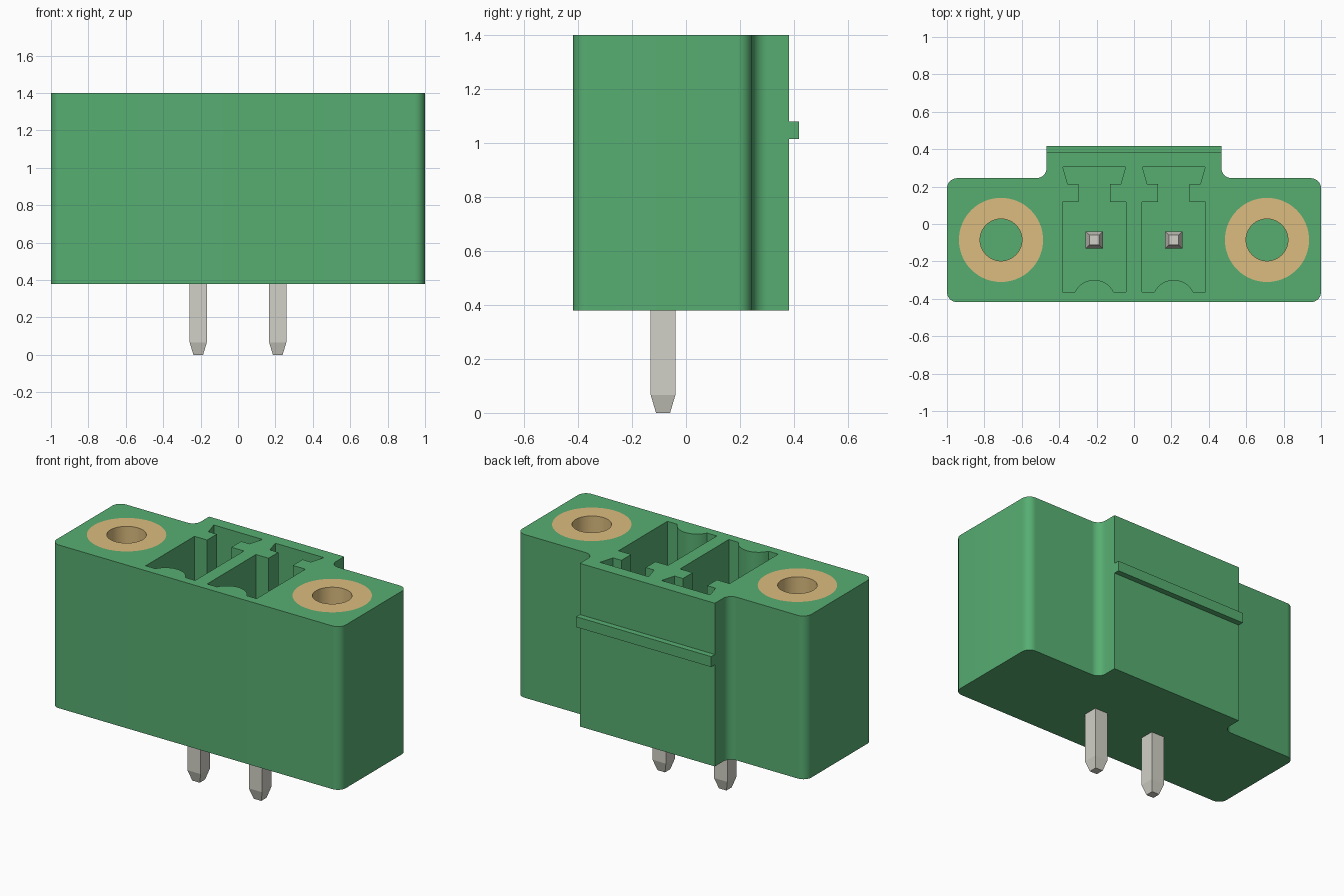
import bpy, bmesh, math
from mathutils import Vector

if "Cube" in bpy.data.objects:
    bpy.data.objects.remove(bpy.data.objects["Cube"], do_unlink=True)


def material(name, rgb):
    m = bpy.data.materials.new(name)
    m.use_nodes = True
    m.diffuse_color = (*rgb, 1)
    m.node_tree.nodes["Principled BSDF"].inputs["Base Color"].default_value = (*rgb, 1)
    return m


GREEN = material("green plastic", (0.095, 0.420, 0.167))
GREY = material("grey metal", (0.645, 0.638, 0.572))
BRASS = material("brass", (0.708, 0.504, 0.210))

BOTTOM, TOP = 0.38, 1.40
AXIS_Y = -0.085          # line through pins and inserts
PIN_X, INSERT_X = 0.2125, 0.711
INSERT_FLOOR, BAY_FLOOR = 0.85, 0.58


def finish(name, bm, mat):
    bmesh.ops.recalc_face_normals(bm, faces=bm.faces)
    mesh = bpy.data.meshes.new(name)
    bm.to_mesh(mesh)
    bm.free()
    mesh.materials.append(mat)
    ob = bpy.data.objects.new(name, mesh)
    bpy.context.scene.collection.objects.link(ob)
    return ob


def prism(name, outline, z0, z1, mat):
    bm = bmesh.new()
    face = bm.faces.new([bm.verts.new((x, y, z0)) for x, y in outline])
    ext = bmesh.ops.extrude_face_region(bm, geom=[face])
    top = [v for v in ext["geom"] if isinstance(v, bmesh.types.BMVert)]
    bmesh.ops.translate(bm, verts=top, vec=(0, 0, z1 - z0))
    return finish(name, bm, mat)


def arc(cx, cy, r, a0, a1, n):
    steps = [math.radians(a0 + (a1 - a0) * i / n) for i in range(n + 1)]
    return [(cx + r * math.cos(a), cy + r * math.sin(a)) for a in steps]


def circle(cx, cy, r, n=64):
    return arc(cx, cy, r, 0, 360, n)[:-1]


def smooth(ob):
    bpy.ops.object.select_all(action="DESELECT")
    ob.select_set(True)
    bpy.context.view_layer.objects.active = ob
    bpy.ops.object.shade_smooth_by_angle(angle=math.radians(30))


def cut(ob, cutter):
    mod = ob.modifiers.new("cut", "BOOLEAN")
    mod.operation, mod.solver, mod.object = "DIFFERENCE", "EXACT", cutter
    bpy.context.view_layer.objects.active = ob
    bpy.ops.object.modifier_apply(modifier=mod.name)
    bpy.data.objects.remove(cutter, do_unlink=True)


# Housing: mirrored outline with rounded corners and a raised back
front, shoulder, back, bump, r = -0.418, 0.245, 0.382, 0.467, 0.055
half = arc(1 - r, front + r, r, -90, 0, 8)
half += arc(1 - r, shoulder - r, r, 0, 90, 8)
half += arc(bump + r, shoulder + r, r, 270, 180, 8)
half += [(bump, back)]
housing = prism("housing", half + [(-x, y) for x, y in reversed(half)], BOTTOM, TOP, GREEN)

# Keyed contact bays: wide well with a curved front key, neck, dovetail slot
bay_half = [(0.171, -0.364), (0.171, 0.118), (0.084, 0.118),
            (0.084, 0.214), (0.142, 0.214), (0.168, 0.305)]
key = arc(0, -0.414, 0.115, 154, 26, 16)
bay = key + bay_half + [(-x, y) for x, y in reversed(bay_half)]
for side in (-1, 1):
    cut(housing, prism("bay_cutter", [(x + side * PIN_X, y) for x, y in bay],
                       BAY_FLOOR, TOP + 0.1, GREEN))
    cut(housing, prism("insert_cutter", circle(side * INSERT_X, AXIS_Y, 0.225),
                       INSERT_FLOOR, TOP + 0.1, GREEN))
smooth(housing)

# Latch rib across the back
prism("latch_rib", [(-bump, back - 0.01), (bump, back - 0.01), (bump, 0.418), (-bump, 0.418)],
      1.015, 1.08, GREEN)


def threaded_insert(name, cx):
    bm = bmesh.new()
    section = [(0.112, INSERT_FLOOR), (0.225, INSERT_FLOOR), (0.225, TOP), (0.112, TOP)]
    loops = [[bm.verts.new((x, y, z)) for x, y in circle(cx, AXIS_Y, rad)]
             for rad, z in section]
    for a, b in zip(loops, loops[1:] + loops[:1]):
        for i in range(len(a)):
            j = (i + 1) % len(a)
            bm.faces.new((a[i], a[j], b[j], b[i]))
    smooth(finish(name, bm, BRASS))


def contact_pin(name, cx):
    bm = bmesh.new()
    loops = []
    for h, z in ((0.026, 0), (0.046, 0.067), (0.046, 1.06), (0.026, 1.127)):
        loops.append([bm.verts.new((cx + sx * h, AXIS_Y + sy * h, z))
                      for sx, sy in ((-1, -1), (1, -1), (1, 1), (-1, 1))])
    for a, b in zip(loops, loops[1:]):
        for i in range(4):
            j = (i + 1) % 4
            bm.faces.new((a[i], a[j], b[j], b[i]))
    bm.faces.new(loops[0])
    bm.faces.new(loops[-1])
    finish(name, bm, GREY)


for label, side in (("right", -1), ("left", 1)):
    threaded_insert(label + "_threaded_insert", side * INSERT_X)
    contact_pin(label + "_contact_pin", side * PIN_X)
